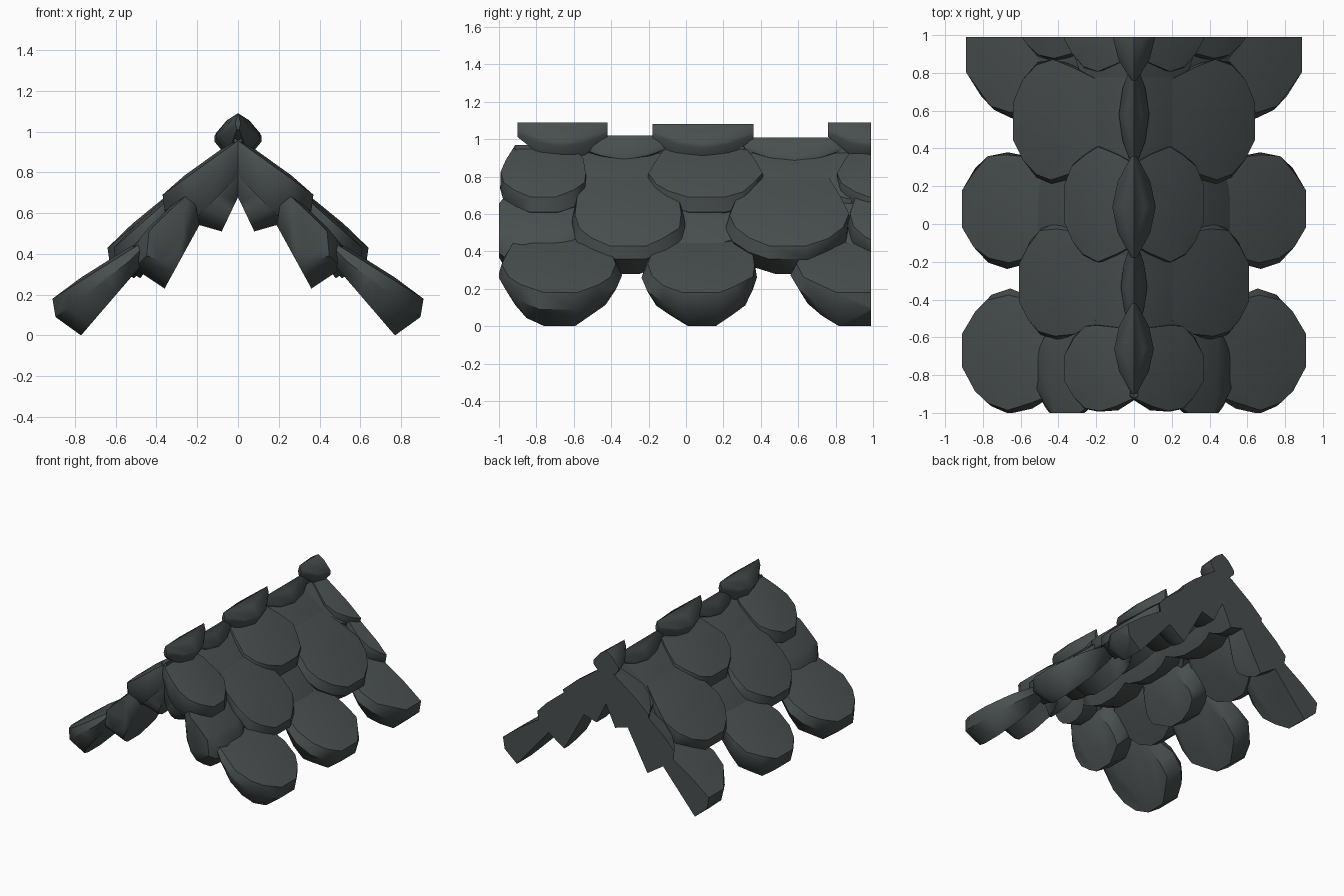
import bpy, bmesh, math, random
from mathutils import Vector

if "Cube" in bpy.data.objects:
    bpy.data.objects.remove(bpy.data.objects["Cube"])

random.seed(4)
slate = bpy.data.materials.new("dark_slate")
slate.diffuse_color = (0.066, 0.077, 0.077, 1)
slate.use_nodes = True
slate.node_tree.nodes["Principled BSDF"].inputs["Base Color"].default_value = slate.diffuse_color


def make(name, points, mirror=True):
    """Faceted stone: convex hull of points, trimmed flat at both gable ends."""
    bm = bmesh.new()
    for p in points:
        bm.verts.new(p)
    res = bmesh.ops.convex_hull(bm, input=bm.verts[:])
    junk = {g for g in res["geom_interior"] if isinstance(g, bmesh.types.BMVert)}
    bmesh.ops.delete(bm, geom=list(junk), context='VERTS')
    for y, n in ((0.99, 1), (-1.0, -1)):
        cut = bmesh.ops.bisect_plane(bm, geom=bm.verts[:] + bm.edges[:] + bm.faces[:],
                                     plane_co=(0, y, 0), plane_no=(0, n, 0), clear_outer=True)
        rim = [g for g in cut["geom_cut"] if isinstance(g, bmesh.types.BMEdge)]
        if rim:
            bmesh.ops.contextual_create(bm, geom=rim)
    bmesh.ops.recalc_face_normals(bm, faces=bm.faces[:])
    me = bpy.data.meshes.new(name)
    bm.to_mesh(me)
    bm.free()
    me.materials.append(slate)
    ob = bpy.data.objects.new(name, me)
    bpy.context.collection.objects.link(ob)
    if mirror:
        ob.modifiers.new("mirror", 'MIRROR')
    bpy.ops.object.select_all(action='DESELECT')
    ob.select_set(True)
    bpy.context.view_layer.objects.active = ob
    bpy.ops.object.shade_smooth_by_angle(angle=math.radians(42))


# Shingle outline: distance down the slope, half width
OUTLINE = [(0, .34), (.3, .45), (.55, .5), (.75, .46), (.9, .33), (1, .15)]


def shingle(name, root_top, root_low, top, mid, low, y0, y1):
    yc, w = (y0 + y1) / 2, y1 - y0
    root_mid = [(a + b) / 2 for a, b in zip(root_top, root_low)]
    pts = []
    for (a, b, k) in ((root_top, top, .94), (root_mid, mid, 1.0), (root_low, low, .8)):
        for u, v in OUTLINE:
            for s in (1, -1):
                uu = u - random.uniform(0, .04) * (0 < u < 1)
                x, z = (a[i] + (b[i] - a[i]) * uu for i in (0, 1))
                pts.append(Vector((x, yc + s * v * w * k + random.uniform(-.012, .012), z)))
    # slight swell of the upper face
    for u, v in ((.25, .2), (.7, .25)):
        for s in (1, -1):
            x, z = (root_top[i] + (top[i] - root_top[i]) * u + .01 for i in (0, 1))
            pts.append(Vector((x, yc + s * v * w, z)))
    make(name, pts)


# Eave row
for i, (a, b, dx) in enumerate(((-1.0, -.35, 0), (-.23, .39, 0), (.57, 1.25, -.02))):
    shingle(f"eave_shingle_{i}", (.40, .50), (.40, .43), (.91 + dx, .18),
            (.895 + dx, .09), (.77, 0), a, b)

# Middle row: raised shingles, and steeper ones tucked under them
for i, (a, b, dx) in enumerate(((-.62, 0, -.02), (.21, .88, .01), (.86, 1.4, 0))):
    shingle(f"middle_shingle_{i}", (.2, .79), (.2, .64), (.63 + dx, .43), (.62 + dx, .36),
            (.50 + dx, .28), a, b)
for i, (a, b) in enumerate(((-1.05, -.50), (-.24, .34), (.72, 1.25))):
    shingle(f"middle_tucked_{i}", (.22, .72), (.19, .54), (.52, .43), (.51, .33), (.36, .23), a, b)

# Upper row: raised shingles, and steeper ones tucked under them
for i, (a, b) in enumerate(((-1.0, -.52), (-.21, .42), (.80, 1.3))):
    shingle(f"upper_shingle_{i}", (-.02, .97), (-.02, .80), (.37, .69), (.36, .61), (.25, .53), a, b)
for i, (a, b) in enumerate(((-.96, -.58), (-.70, -.06), (-.28, .38), (.20, .90), (.68, 1.2))):
    shingle(f"upper_tucked_{i}", (-.02, .95), (-.02, .72), (.31, .68), (.29, .57), (.08, .51), a, b)


# Ridge caps: spindle shaped stones along the crest
def ridge_cap(name, y0, y1, top, half, bottom):
    pts = []
    for t, k in ((0, .12), (.25, .75), (.5, 1), (.75, .75), (1, .12)):
        y = y0 + (y1 - y0) * t
        zm = top - .10 * (k * .6 + .4)
        zb = zm - (zm - bottom) * (k * .9 + .1)
        pts += [(0, y, top)]
        for s in (1, -1):
            pts += [(s * half * .5 * k, y, top - .035), (s * half * k, y, zm),
                    (s * half * k, y, zm - .03 * k), (s * half * .5 * k, y, zb)]
    make(name, pts, mirror=False)


ridge_cap("ridge_cap_front", -.90, -.42, 1.09, .105, .89)
ridge_cap("ridge_cap_low_front", -.58, -.08, 1.02, .07, .89)
ridge_cap("ridge_cap_middle", -.18, .36, 1.08, .115, .88)
ridge_cap("ridge_cap_low_back", .30, .86, 1.01, .08, .89)
ridge_cap("ridge_cap_back", .76, 1.2, 1.09, .11, .90)
